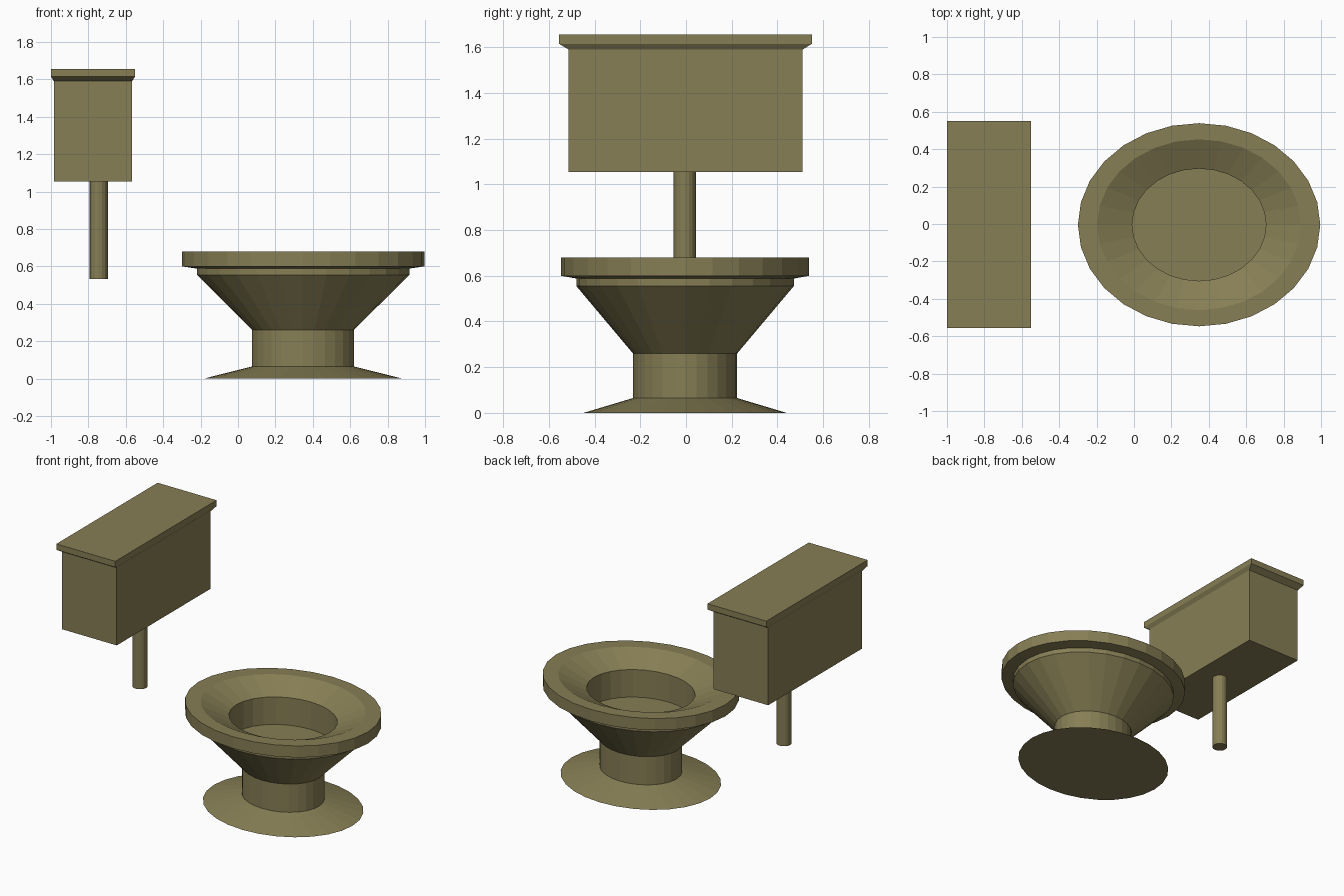
import bpy, bmesh, math

if "Cube" in bpy.data.objects:
    bpy.data.objects.remove(bpy.data.objects["Cube"])

mat = bpy.data.materials.new("olive")
mat.diffuse_color = (0.24, 0.21, 0.09, 1)
mat.use_nodes = True
mat.node_tree.nodes["Principled BSDF"].inputs["Base Color"].default_value = mat.diffuse_color


def loft(name, rings):
    """Skin a list of equal-length point rings and cap both ends."""
    bm = bmesh.new()
    loops = [[bm.verts.new(p) for p in ring] for ring in rings]
    n = len(loops[0])
    for a, b in zip(loops, loops[1:]):
        for i in range(n):
            j = (i + 1) % n
            bm.faces.new((a[i], a[j], b[j], b[i]))
    bm.faces.new(loops[0][::-1])
    bm.faces.new(loops[-1])
    bmesh.ops.recalc_face_normals(bm, faces=bm.faces)
    mesh = bpy.data.meshes.new(name)
    bm.to_mesh(mesh)
    bm.free()
    mesh.materials.append(mat)
    obj = bpy.data.objects.new(name, mesh)
    bpy.context.collection.objects.link(obj)
    return obj


def ellipse(cx, cy, rx, ry, z, n):
    return [(cx + rx * math.cos(2 * math.pi * i / n),
             cy + ry * math.sin(2 * math.pi * i / n), z) for i in range(n)]


def rect(x0, x1, hy, z, cy=-0.002):
    return [(x0, cy - hy, z), (x1, cy - hy, z), (x1, cy + hy, z), (x0, cy + hy, z)]


# Bowl: foot, pedestal, flared body, rim, sloping inside and sunken floor
profile = [(0.53, 0), (0.272, 0.065), (0.272, 0.26), (0.568, 0.555), (0.568, 0.588),
           (0.648, 0.6), (0.648, 0.68), (0.545, 0.68), (0.358, 0.6), (0.358, 0.41)]
loft("bowl", [ellipse(0.348, -0.004, r, r * 0.838, z, 28) for r, z in profile])

# Cistern box with an overhanging, chamfered lid
loft("cistern", [rect(-0.985, -0.567, 0.512, 1.055), rect(-0.985, -0.567, 0.512, 1.59)])
loft("cistern_lid", [rect(-0.985, -0.567, 0.512, 1.59), rect(-1.0, -0.55, 0.553, 1.615),
                     rect(-1.0, -0.55, 0.553, 1.656)])

# Flush pipe hanging below the cistern
pipe = loft("flush_pipe", [ellipse(-0.745, -0.006, 0.049, 0.049, z, 16) for z in (0.533, 1.055)])
